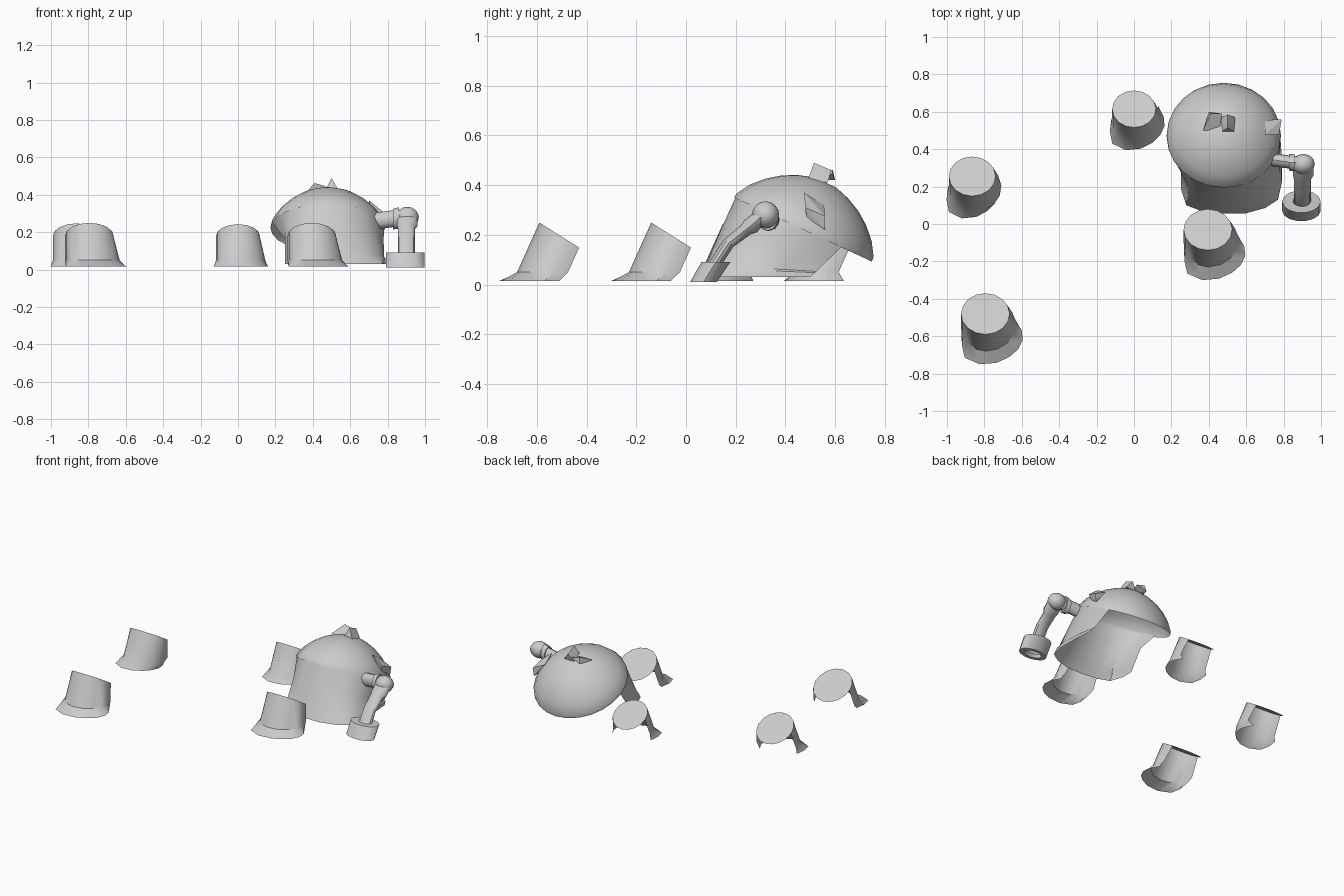
import bpy, bmesh
from math import sin, cos, radians, pi
from mathutils import Vector as V

if "Cube" in bpy.data.objects:
    bpy.data.objects.remove(bpy.data.objects["Cube"])


def finish(name, bm, angle=35):
    bmesh.ops.recalc_face_normals(bm, faces=bm.faces[:])
    me = bpy.data.meshes.new(name)
    bm.to_mesh(me)
    bm.free()
    ob = bpy.data.objects.new(name, me)
    bpy.context.collection.objects.link(ob)
    bpy.ops.object.select_all(action='DESELECT')
    ob.select_set(True)
    bpy.context.view_layer.objects.active = ob
    bpy.ops.object.shade_smooth_by_angle(angle=radians(angle))
    return ob


def skin(bm, rings, closed=False):
    """Bridge rings that have equal point counts."""
    rows = [[bm.verts.new(p) for p in r] for r in rings]
    n = len(rows[0])
    for a, b in zip(rows, rows[1:]):
        for i in range(n if closed else n - 1):
            j = (i + 1) % n
            bm.faces.new((a[i], a[j], b[j], b[i]))
    return rows


def circle(c, u, v, a0=0, a1=360, n=16, full=True):
    """Points on an ellipse (full) or on an arc including both ends."""
    out = []
    for i in range(n):
        t = radians(a0 + (a1 - a0) * i / (n if full else n - 1))
        out.append(V(c) + V(u) * cos(t) + V(v) * sin(t))
    return out


# cups: tilted disc with a wall round the front only and a flared foot
FOOT = [(-.115, -.10), (-.125, -.17), (-.11, -.235), (-.03, -.27), (.06, -.262),
        (.13, -.23), (.175, -.19), (.20, -.14), (.195, -.09), (.16, -.03)]


def cup(name, x, y, r, sx=1, dx=0, sy=1, dy=0):
    c = V((x, y, .18))
    u, v = V((r, 0, 0)), V((0, .846 * r, -.533 * r))
    bm = bmesh.new()
    bm.faces.new([bm.verts.new(p) for p in circle(c, u, v)])
    top = circle(c, u, v, 178, 387, len(FOOT), False)
    mid = []
    for p in top:
        drop = p.z - .05
        mid.append(V((p.x + .25 * max(p.x - x, 0), p.y - .45 * drop, .05)))
    foot = [V((x + fx * sx + dx, y + fy * sy + dy, .015)) for fx, fy in FOOT]
    skin(bm, [top, mid, foot])
    finish(name, bm)


cup("cup_front_left", -.795, -.48, .13)
cup("cup_front_right", .395, -.03, .13)
cup("cup_back_middle", 0, .615, .117, .9, -.017, 1, .05)
cup("cup_back_left", -.865, .255, .125, .86, -.03, 1, .045)

# pot lid dome, tilted towards the back
C = V((.48, .475, .23))
X, U, A = V((1, 0, 0)), V((0, .906, -.42)), V((0, .42, .906))
bm = bmesh.new()
prof = [(.306, -.01), (.304, .01), (.27, .065), (.222, .114), (.17, .152), (.113, .18), (.05, .2)]
rows = skin(bm, [circle(C + A * h, X * r, U * r, n=24) for r, h in prof], True)
bm.faces.new(rows[-1])
finish("pot_dome", bm)

# pot wall, open at the back
PF = [(.25, .27), (.25, .19), (.28, .10), (.36, .07), (.47, .055), (.59, .055),
      (.70, .085), (.77, .13), (.79, .22), (.79, .36), (.78, .50)]
top = circle(C, X * .302, U * .302, 190, 395, len(PF), False)
foot = [V((a, b, .03)) for a, b in PF]


def between(t, inset):
    out = []
    for p, q in zip(top, foot):
        m = p.lerp(q, t)
        m.x = max(m.x + (.52 - m.x) * inset, .25)
        out.append(m)
    return out


bm = bmesh.new()
skin(bm, [top, between(.4, .02), between(.82, .03), between(.86, 0), foot])
finish("pot_wall", bm)


# spout: flattened pipes, elbow and nozzle
def pipe(name, specs):
    bm = bmesh.new()
    rows = skin(bm, [circle(c, u, v, n=12) for c, u, v in specs], True)
    bm.faces.new(rows[0])
    bm.faces.new(rows[-1])
    finish(name, bm)


W, H = (0, .035, 0), (0, 0, .045)
pipe("spout_pipe", [((.70, .35, .255), W, H), ((.80, .335, .268), W, H), ((.90, .325, .28), W, H)])
pipe("spout_collar", [((.83, .33, .27), (0, .045, 0), (0, 0, .055)),
                      ((.86, .327, .275), (0, .045, 0), (0, 0, .058))])
pipe("spout_drop", [((.905, .32, .29), (.055, 0, 0), (0, .02, -.02)),
                    ((.905, .26, .235), (.055, 0, 0), (0, .025, -.025)),
                    ((.90, .24, .22), (.045, 0, 0), (0, .02, -.018)),
                    ((.90, .17, .165), (.045, 0, 0), (0, .02, -.014)),
                    ((.90, .115, .08), (.045, 0, 0), (0, .022, -.01))])
bm = bmesh.new()
bmesh.ops.create_uvsphere(bm, u_segments=12, v_segments=8, radius=1)
for w in bm.verts:
    w.co = V((.905, .32, .28)) + V((w.co.x * .062, w.co.y * .055, w.co.z * .055))
finish("spout_elbow", bm)

bm = bmesh.new()
skin(bm, [circle((.895, y, z), (rx, 0, 0), (0, ry, 0), n=14) for y, z, rx, ry in
          [(.085, .03, .065, .035), (.07, .01, .065, .035), (.07, .01, .103, .055),
           (.12, .09, .103, .06), (.12, .09, .045, .025)]], True)
finish("spout_nozzle", bm)


# small wedges: knob remains on the lid and a lug on the side
def hull(name, pts):
    bm = bmesh.new()
    for p in pts:
        bm.verts.new(p)
    bmesh.ops.convex_hull(bm, input=bm.verts[:])
    finish(name, bm, 20)


hull("lid_knob", [(.465, .49, .42), (.54, .49, .42), (.50, .515, .49),
                  (.465, .57, .41), (.54, .57, .41), (.50, .585, .46)])
hull("lid_knob_chip", [(.37, .50, .42), (.40, .60, .42), (.47, .59, .445), (.46, .50, .42), (.41, .59, .462)])
hull("side_lug", [(.70, .475, .37), (.70, .555, .32), (.775, .48, .31), (.79, .56, .275),
                  (.76, .485, .27), (.78, .56, .22), (.72, .51, .27)])
